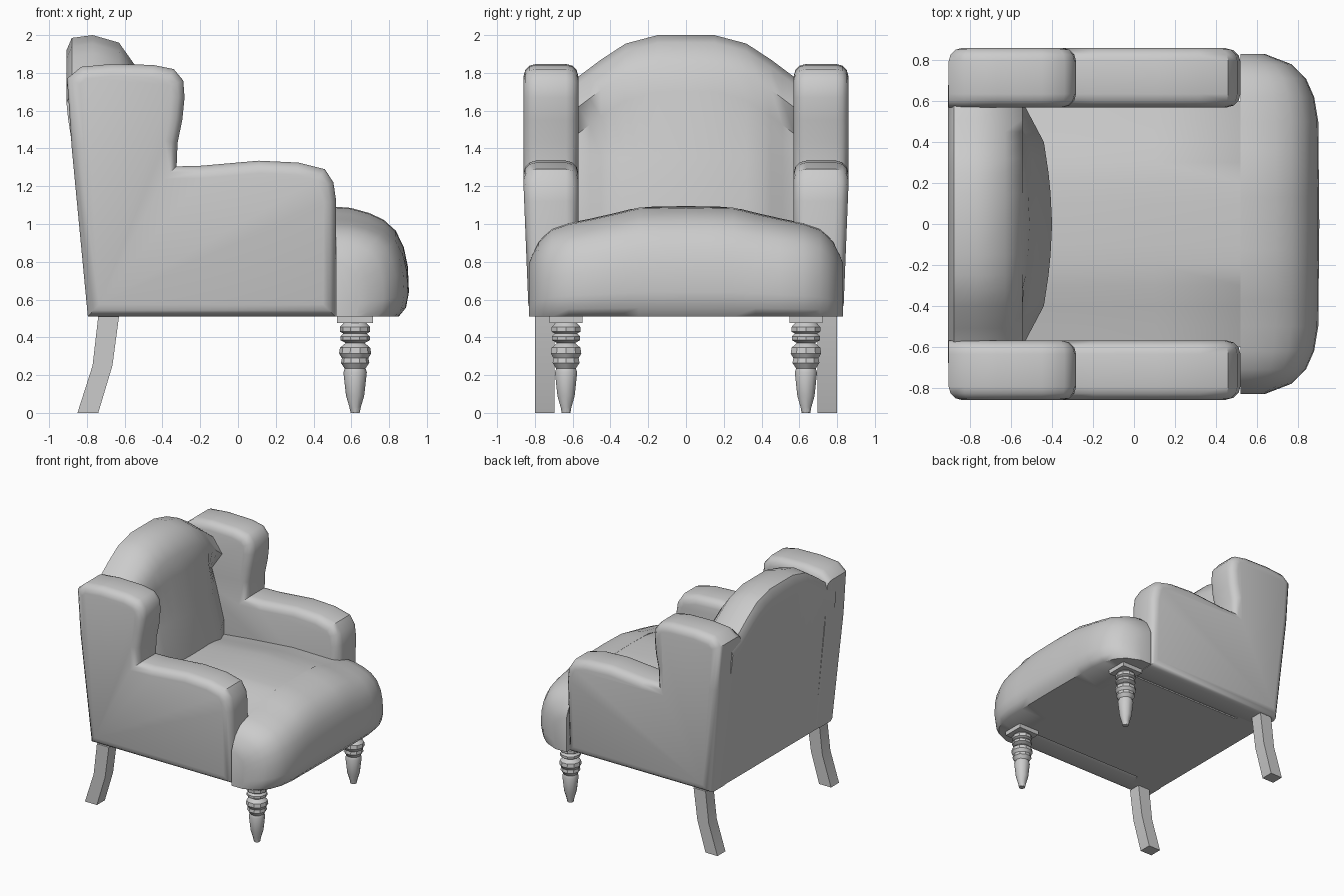
import bpy, bmesh, math
from mathutils import Vector

if "Cube" in bpy.data.objects:
    bpy.data.objects.remove(bpy.data.objects["Cube"])

mat = bpy.data.materials.new("grey")
mat.use_nodes = True
GREY = (0.6, 0.6, 0.6, 1)
mat.diffuse_color = GREY
mat.node_tree.nodes["Principled BSDF"].inputs["Base Color"].default_value = GREY

BASE = 0.51  # underside of the upholstery


def loft(name, rings, angle=40):
    """Skin matching closed rings and cap both ends."""
    bm = bmesh.new()
    rows = [[bm.verts.new(p) for p in ring] for ring in rings]
    n = len(rows[0])
    for a, b in zip(rows, rows[1:]):
        for i in range(n):
            j = (i + 1) % n
            bm.faces.new((a[i], a[j], b[j], b[i]))
    bm.faces.new(rows[0])
    bm.faces.new(rows[-1][::-1])
    bmesh.ops.recalc_face_normals(bm, faces=bm.faces)
    mesh = bpy.data.meshes.new(name)
    bm.to_mesh(mesh)
    bm.free()
    mesh.materials.append(mat)
    ob = bpy.data.objects.new(name, mesh)
    bpy.context.collection.objects.link(ob)
    bpy.ops.object.select_all(action='DESELECT')
    ob.select_set(True)
    bpy.context.view_layer.objects.active = ob
    bpy.ops.object.shade_smooth_by_angle(angle=math.radians(angle))


def prism(name, outline, y0, y1):
    loft(name, [[(x, y, z) for x, z in outline] for y in (y0, y1)])


def inset(outline, d, keep_rear):
    """Move an anticlockwise x-z outline inwards by d, leaving the base level."""
    pts = [Vector(p) for p in outline]
    result = []
    for i, p in enumerate(pts):
        e1 = (p - pts[i - 1]).normalized()
        e2 = (pts[(i + 1) % len(pts)] - p).normalized()
        n1, n2 = Vector((e1.y, -e1.x)), Vector((e2.y, -e2.x))
        q = p - (n1 + n2) * (d / (1 + n1.dot(n2)))
        if p.y == BASE:
            q.y = BASE
        if keep_rear and p.x < -0.79:
            q.x = p.x
        result.append(q)
    return result


def interp(table, t):
    """Piecewise linear lookup, symmetric in t."""
    t = abs(t)
    for (a, va), (b, vb) in zip(table, table[1:]):
        if t <= b:
            return va + (vb - va) * (t - a) / (b - a)
    return table[-1][1]


def mirrored(stations):
    return [-y for y in stations[:0:-1]] + stations


# Arms and wings: one padded side panel per side, with rounded rims
side_outline = [(-0.795, BASE), (0.515, BASE), (0.52, 1.12), (0.505, 1.22), (0.46, 1.29),
                (0.32, 1.325), (0.11, 1.335), (-0.2, 1.308), (-0.325, 1.305),
                (-0.32, 1.43), (-0.295, 1.55), (-0.283, 1.67), (-0.29, 1.76),
                (-0.34, 1.82), (-0.45, 1.842), (-0.67, 1.847), (-0.83, 1.832),
                (-0.905, 1.77), (-0.88, 1.4)]
INNER, OUTER, RIM = 0.57, 0.86, 0.065
for side, s in (("left", 1), ("right", -1)):
    rings = []
    for inner in (True, False):
        for deg in ((0, 30, 60, 90) if inner else (90, 60, 30, 0)):
            a = math.radians(deg)
            depth = RIM * (1 - math.cos(a))
            ring = []
            for x, z in inset(side_outline, RIM * (1 - math.sin(a)), inner):
                # The outer face leans in a little towards the base
                lean = 0.028 * max(0, (1.2 - z) / 0.7)
                y = INNER + depth if inner else OUTER - depth - lean
                ring.append((x, s * y, z))
            rings.append(ring)
    loft(side + "_arm_and_wing", rings)

# Back rest: side profile swept across the width under an arched top
crest = [(0, 2.0), (0.15, 2.0), (0.32, 1.955), (0.45, 1.87), (0.57, 1.78), (0.68, 1.72)]
front_bulge = [(0, -0.4), (0.2, -0.41), (0.4, -0.44), (0.57, -0.53), (0.68, -0.56)]
rings = []
for y in mirrored([0, 0.15, 0.25, 0.32, 0.4, 0.45, 0.51, 0.57, 0.68]):
    t, f = interp(crest, y), interp(front_bulge, y)
    rings.append([(x, y, z) for x, z in (
        (-0.79, BASE), (-0.875, 1.4), (-0.9, t - 0.16), (-0.908, t - 0.08),
        (-0.88, t - 0.015), (-0.77, t), (-0.63, t - 0.04), (-0.545, t - 0.16),
        (f - 0.11, t - 0.3), (f - 0.07, 1.35), (f, 1.08), (f, BASE))])
loft("back_rest", rings, 50)

# Seat cushion: crowned slab between the arms, dipping towards the back
seat_top = [(0, 1.1), (0.25, 1.095), (0.45, 1.045), (0.62, 1.01), (0.72, 0.975),
            (0.79, 0.9), (0.83, 0.8)]
rings = []
for i in range(-6, 7):
    y = i * 0.1
    top = interp(seat_top, y)
    rings.append([(x, y, z) for x, z in (
        (-0.58, BASE), (0.6, BASE), (0.6, top - 0.08), (0.52, top - 0.01),
        (0.1, top - 0.005), (-0.3, top - 0.04), (-0.58, top - 0.07))])
loft("seat_cushion", rings)

# Front of the seat: padded roll with ears in front of the arms
nose = [(0, 0.905), (0.5, 0.9), (0.62, 0.88), (0.71, 0.84), (0.78, 0.77), (0.83, 0.64)]
roll = [(0, 0), (0.86, 0), (0.96, 0.08), (1, 0.22), (0.985, 0.45), (0.93, 0.62),
        (0.82, 0.77), (0.65, 0.87), (0.45, 0.93), (0.2, 0.975), (0, 0.985)]
rings = []
for y in mirrored([0, 0.13, 0.25, 0.37, 0.5, 0.62, 0.71, 0.75, 0.78, 0.81, 0.83]):
    x1, top = interp(nose, y), interp(seat_top, y)
    rings.append([(0.52 + (x1 - 0.52) * u, y, BASE + (top - BASE) * v) for u, v in roll])
loft("seat_front", rings, 50)

# Legs
turned = [(0.475, 0.06), (0.455, 0.08), (0.43, 0.08), (0.42, 0.062), (0.405, 0.078),
          (0.385, 0.078), (0.37, 0.05), (0.345, 0.08), (0.315, 0.085), (0.29, 0.07),
          (0.265, 0.075), (0.235, 0.055), (0.215, 0.062), (0.09, 0.048),
          (0.03, 0.03), (0, 0.024)]
back_leg = [(-0.85, 0), (-0.74, 0), (-0.665, 0.25), (-0.63, BASE), (-0.74, BASE),
            (-0.77, 0.25)]
for side, s in (("left", 1), ("right", -1)):
    cy = s * 0.635
    loft(side + "_front_leg", [
        [(0.62 + r * math.cos(a * math.tau / 10), cy + r * math.sin(a * math.tau / 10), z)
         for a in range(10)] for z, r in turned], 35)
    prism(side + "_front_leg_block",
          [(0.525, 0.475), (0.715, 0.475), (0.715, BASE), (0.525, BASE)],
          cy - 0.087, cy + 0.087)
    prism(side + "_back_leg", back_leg, s * 0.695, s * 0.8)
